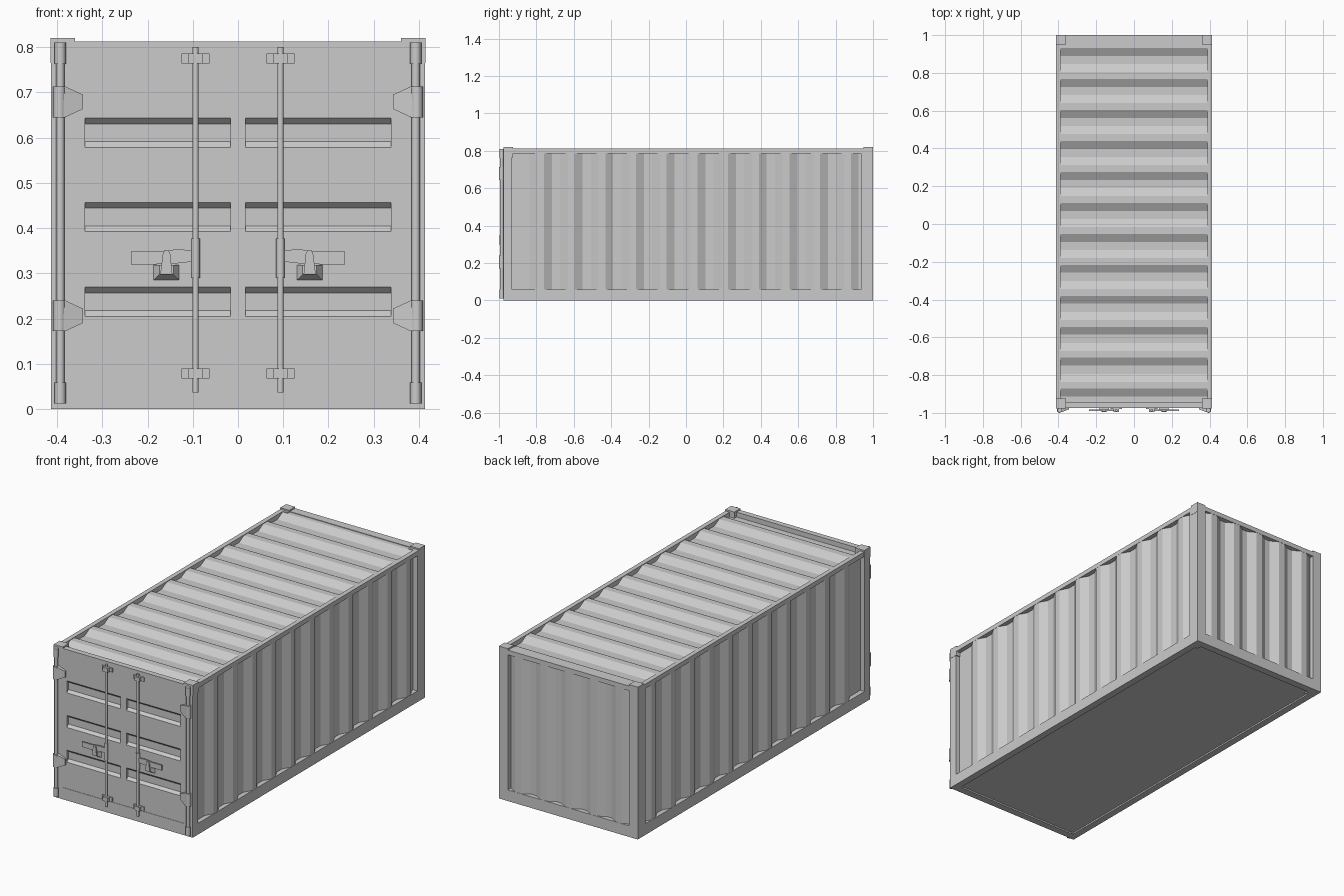
import bpy, bmesh, math
from mathutils import Vector

if "Cube" in bpy.data.objects:
    bpy.data.objects.remove(bpy.data.objects["Cube"])

W, YF, YB, TOP = 0.413, -0.975, 1.0, 0.812   # half width, front, back, rail top


def finish(name, bm, recalc=True):
    if recalc:
        bmesh.ops.recalc_face_normals(bm, faces=bm.faces)
    me = bpy.data.meshes.new(name)
    bm.to_mesh(me)
    bm.free()
    ob = bpy.data.objects.new(name, me)
    bpy.context.collection.objects.link(ob)
    return ob


def mirror(ob):
    m = ob.modifiers.new("Mirror", 'MIRROR')
    m.use_mirror_merge = False
    return ob


def box(name, x, y, z):
    bm = bmesh.new()
    bmesh.ops.create_cube(bm, size=1)
    for v in bm.verts:
        v.co = Vector([(a + b) / 2 + c * (b - a) for c, (a, b) in zip(v.co, (x, y, z))])
    return finish(name, bm)


def plate(name, outline, y0, y1):
    """Extrude an (x, z) outline along y."""
    bm = bmesh.new()
    f = bm.faces.new([bm.verts.new((x, y0, z)) for x, z in outline])
    ext = bmesh.ops.extrude_face_region(bm, geom=[f])
    for v in ext['geom']:
        if isinstance(v, bmesh.types.BMVert):
            v.co.y = y1
    return finish(name, bm)


def rod(name, x, y, z0, z1, r, sides=12):
    bm = bmesh.new()
    bmesh.ops.create_cone(bm, cap_ends=True, segments=sides, radius1=r, radius2=r, depth=z1 - z0)
    bmesh.ops.translate(bm, verts=bm.verts, vec=(x, y, (z0 + z1) / 2))
    ob = finish(name, bm)
    for p in ob.data.polygons:
        p.use_smooth = abs(p.normal.z) < 0.5
    for e in ob.data.edges:
        a, b = (ob.data.vertices[i].co.z for i in e.vertices)
        e.use_edge_sharp = abs(a - b) < 1e-5
    return ob


def corrugated(name, start, end, peaks, place, outward, flat=0.018, slope=0.042):
    """Trapezoid sheet; place(t, h, edge) maps it to space, h is 0 (in) to 1 (out)."""
    def height(t):
        return max(min(1, max(0, (flat + slope - abs(t - c)) / slope)) for c in peaks)
    ts = {start, end}
    for c in peaks:
        ts |= {c + s * d for s in (-1, 1) for d in (flat, flat + slope)}
    ts = sorted(t for t in ts if start <= t <= end)
    bm = bmesh.new()
    rows = [[bm.verts.new(place(t, height(t), e)) for e in (0, 1)] for t in ts]
    for a, b in zip(rows, rows[1:]):
        f = bm.faces.new((a[0], a[1], b[1], b[0]))
        f.normal_update()
        if f.normal.dot(Vector(outward)) < 0:
            f.normal_flip()
    return finish(name, bm, False)


# Frame: posts, rails, corner castings
mirror(box("front_post", (0.36, W), (YF, -0.93), (0, TOP)))
mirror(box("back_post", (0.36, W), (0.936, YB), (0, TOP)))
mirror(box("bottom_side_rail", (0.375, W), (-0.93, 0.936), (0, 0.06)))
mirror(box("top_side_rail", (0.388, W), (-0.93, 0.936), (0.787, TOP)))
box("front_header", (-0.36, 0.36), (YF, -0.945), (0.785, TOP))
box("front_sill", (-0.36, 0.36), (YF, -0.935), (0, 0.063))
box("back_header", (-0.36, 0.36), (0.955, YB), (0.787, TOP))
box("back_sill", (-0.36, 0.36), (0.96, YB), (0, 0.06))
mirror(box("front_corner_cap", (0.36, W + 0.001), (YF - 0.001, -0.925), (0.765, 0.82)))
mirror(box("back_corner_cap", (0.36, W + 0.001), (0.95, YB), (0.765, 0.82)))
box("floor", (-0.38, 0.38), (-0.94, 0.965), (0.008, 0.03))

# Corrugated walls and roof
D, P = 0.024, 0.164
corrugated("roof", -0.945, 0.956, [0.95 - P * k for k in range(12)],
           lambda t, h, e: (0.39 * (2 * e - 1), t, 0.786 + 0.023 * h), (0, 0, 1))
for s, side in ((1, "right"), (-1, "left")):
    corrugated(side + "_wall", -0.93, 0.936, [-0.777 + P * k for k in range(11)],
               lambda t, h, e: (s * (W - 0.001 - D * (1 - h)), t, 0.06 + 0.73 * e), (s, 0, 0))
corrugated("back_wall", -0.36, 0.36, [0.15 * k for k in (-2, -1, 0, 1, 2)],
           lambda t, h, e: (t, YB - 0.001 - D * (1 - h), 0.06 + 0.73 * e), (0, 1, 0))

# Door panel with six pressed troughs
troughs = [(0.205, 0.27), (0.392, 0.457), (0.578, 0.643)]
xs = [-0.36, -0.338, -0.017, 0.017, 0.338, 0.36]
zs = [0.063] + [z for t in troughs for z in t] + [0.785]
DY = YF + 0.002
bm = bmesh.new()


def quad(*pts):
    bm.faces.new([bm.verts.new(p) for p in pts])


for i, (x0, x1) in enumerate(zip(xs, xs[1:])):
    for j, (z0, z1) in enumerate(zip(zs, zs[1:])):
        if not (i % 2 and j % 2):
            quad((x0, DY, z0), (x1, DY, z0), (x1, DY, z1), (x0, DY, z1))
            continue
        prof = [(DY, z0), (DY + 0.014, z0 + 0.013), (DY + 0.014, z1 - 0.013), (DY, z1)]
        for (ya, za), (yb, zb) in zip(prof, prof[1:]):
            quad((x0, ya, za), (x1, ya, za), (x1, yb, zb), (x0, yb, zb))
        quad(*[(x0, y, z) for y, z in prof])
        quad(*[(x1, y, z) for y, z in reversed(prof)])
finish("door_panel", bm, False)

# Locking bars with guides, sleeves, handles and catches
mirror(rod("locking_bar", 0.094, -0.986, 0.036, 0.8, 0.007))
mirror(rod("handle_sleeve", 0.094, -0.986, 0.29, 0.377, 0.0095))
for z, end in ((0.067, "lower"), (0.764, "upper")):
    mirror(box(end + "_guide_plate", (0.063, 0.125), (-0.98, DY), (z, z + 0.022)))
    mirror(box(end + "_guide_block", (0.079, 0.109), (-0.995, DY), (z, z + 0.022)))
mirror(plate("door_handle", [(0.098, 0.326), (0.135, 0.322), (0.18, 0.32), (0.237, 0.32),
                             (0.237, 0.348), (0.18, 0.348), (0.135, 0.353), (0.098, 0.351)],
             -0.989, -0.982))

# Catch: wedge bracket tapering outward, with a clip over the handle
bm = bmesh.new()
back = [bm.verts.new(p) for p in ((0.13, DY, 0.285), (0.187, DY, 0.285), (0.187, DY, 0.318), (0.13, DY, 0.318))]
face = [bm.verts.new(p) for p in ((0.143, -0.991, 0.297), (0.174, -0.991, 0.297),
                                  (0.174, -0.991, 0.318), (0.143, -0.991, 0.318))]
bm.faces.new(face)
bm.faces.new(back)
for i in range(4):
    k = (i + 1) % 4
    bm.faces.new((back[i], back[k], face[k], face[i]))
mirror(finish("handle_catch", bm))
mirror(plate("catch_clip", [(0.145, 0.297), (0.172, 0.297), (0.166, 0.345), (0.161, 0.35),
                            (0.155, 0.35), (0.15, 0.345)], -0.996, -0.989))

# Hinge rods, end blocks and hinge leaves
mirror(rod("hinge_rod", 0.393, -0.985, 0.012, 0.81, 0.0095))
for z, end in ((0.012, "lower"), (0.763, "upper")):
    mirror(rod(end + "_hinge_end", 0.393, -0.985, z, z + 0.047, 0.0125))
for z, end in ((0.172, "lower"), (0.645, "upper")):
    mirror(rod(end + "_hinge_knuckle", 0.395, -0.986, z, z + 0.068, 0.0138))
    leaf = plate(end + "_hinge_leaf", [(0.343, z + 0.018), (0.382, z), (0.393, z), (0.393, z + 0.068),
                                       (0.382, z + 0.068), (0.343, z + 0.05)], -0.996, DY)
    for v in leaf.data.vertices:
        if v.co.x < 0.35 and v.co.y < -0.98:
            v.co.y = -0.981
    mirror(leaf)
